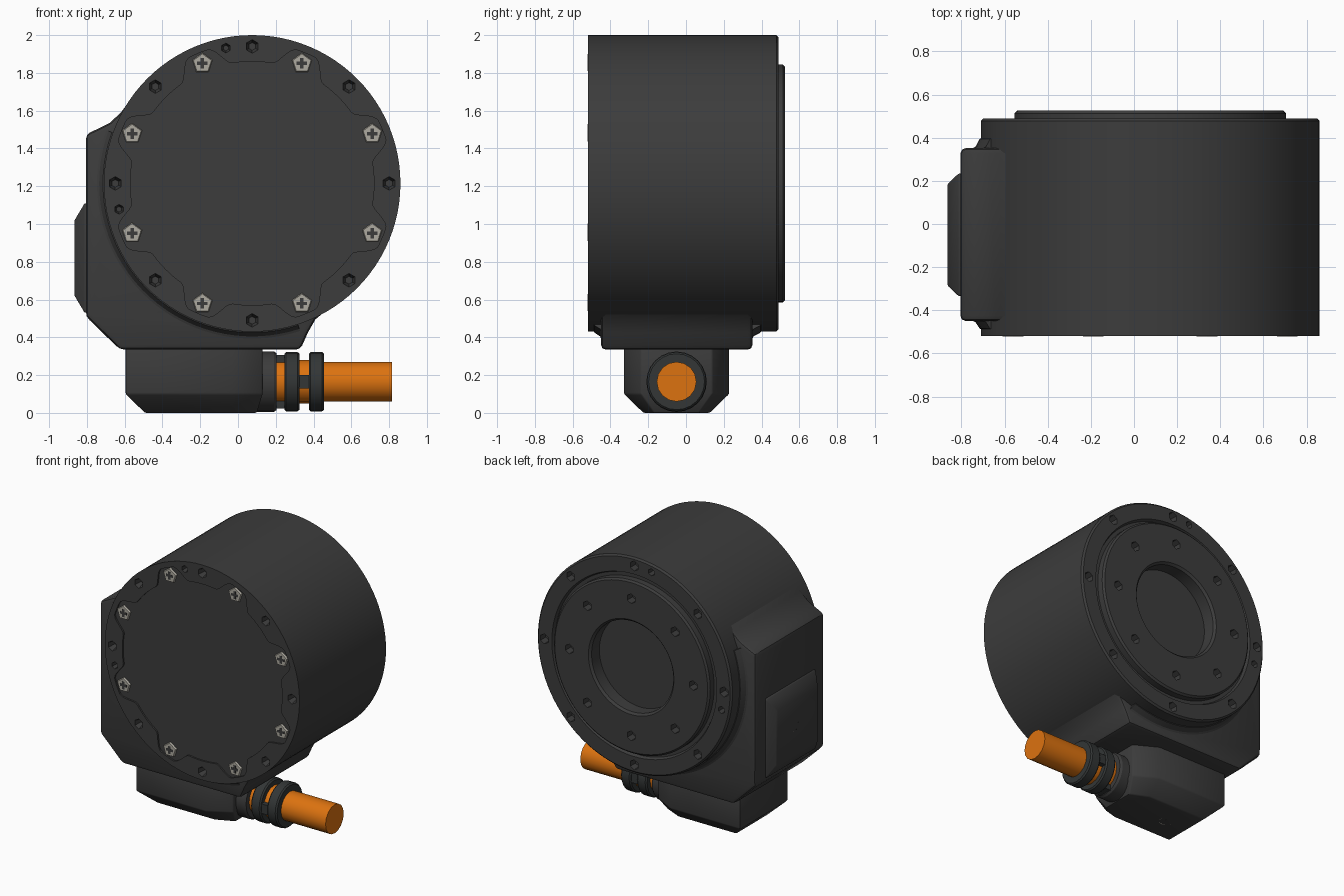
import bpy, bmesh
from math import sin, cos, pi, radians
from mathutils import Matrix, Vector

if "Cube" in bpy.data.objects:
    bpy.data.objects.remove(bpy.data.objects["Cube"])

CX, CZ = 0.075, 1.215      # axis of the drum
GY, GZ = -0.05, 0.165      # axis of the cable


def material(name, color):
    m = bpy.data.materials.new(name)
    m.use_nodes = True
    m.diffuse_color = (*color, 1)
    m.node_tree.nodes["Principled BSDF"].inputs["Base Color"].default_value = (*color, 1)
    return m


DARK = material("dark_grey", (0.045, 0.045, 0.045))
GLAND = material("gland_grey", (0.033, 0.037, 0.037))
METAL = material("screw_metal", (0.42, 0.40, 0.35))
ORANGE = material("cable_orange", (0.72, 0.17, 0.005))


def finish(name, bm, mat, bevel=0, smooth=True):
    bmesh.ops.remove_doubles(bm, verts=bm.verts, dist=1e-5)
    bmesh.ops.recalc_face_normals(bm, faces=bm.faces)
    mesh = bpy.data.meshes.new(name)
    bm.to_mesh(mesh)
    bm.free()
    ob = bpy.data.objects.new(name, mesh)
    bpy.context.collection.objects.link(ob)
    mesh.materials.append(mat)
    bpy.ops.object.select_all(action='DESELECT')
    ob.select_set(True)
    bpy.context.view_layer.objects.active = ob
    if bevel:
        b = ob.modifiers.new("bevel", 'BEVEL')
        b.width, b.segments, b.limit_method = bevel, 2, 'ANGLE'
        b.angle_limit = radians(35)
        bpy.ops.object.modifier_apply(modifier="bevel")
    if smooth:
        bpy.ops.object.shade_smooth_by_angle(angle=radians(30))
    return ob


def loft(bm, sections, cap=True):
    """Skin a row of closed outlines with the same point count."""
    rings = [[bm.verts.new(p) for p in s] for s in sections]
    n = len(rings[0])
    for a, b in zip(rings, rings[1:]):
        for i in range(n):
            bm.faces.new((a[i], a[(i + 1) % n], b[(i + 1) % n], b[i]))
    if cap:
        bm.faces.new(rings[0])
        bm.faces.new(rings[-1])


def polar(r, deg, y):
    a = radians(deg)
    return Vector((CX + r * cos(a), y, CZ + r * sin(a)))


def frustum(bm, centre, direction, r1, r2, depth, sides):
    """Cone section centred on a point, r2 end towards the direction."""
    rot = Vector((0, 0, 1)).rotation_difference(Vector(direction)).to_matrix().to_4x4()
    bmesh.ops.create_cone(bm, cap_ends=True, segments=sides, radius1=r1, radius2=r2,
                          depth=depth, matrix=Matrix.Translation(centre) @ rot)


def lathe_x(bm, profile, sides):
    """Solid of (x, radius) points around the cable axis."""
    loft(bm, [[(x, GY + r * cos(2 * pi * i / sides), GZ + r * sin(2 * pi * i / sides))
               for i in range(sides)] for x, r in profile])


# Drum: turned profile with raised rear flange and central recess
profile = [(0.785, -0.52), (0.785, 0.478), (0.773, 0.49), (0.665, 0.49), (0.655, 0.468),
           (0.63, 0.468), (0.63, 0.513), (0.617, 0.525), (0.345, 0.525), (0.33, 0.51),
           (0.33, 0.42)]
bm = bmesh.new()
loft(bm, [[polar(r, i * 3.75, y) for i in range(96)] for r, y in profile])
drum = finish("drum", bm, DARK, smooth=False)

# Cutters: lobed front pocket and all blind holes
def lobe_radius(deg):
    d = abs((deg % 45) - 22.5)
    t = min(max((13 - d) / 9, 0), 1)
    return 0.645 + 0.1 * t * t * (3 - 2 * t)


bm = bmesh.new()
loft(bm, [[polar(lobe_radius(i * 1.5), i * 1.5, y) for i in range(240)] for y in (-0.6, -0.508)])
rim_holes = [(0.725, k * 45, 0.046) for k in range(8)] + [(0.73, 101, 0.033), (0.718, 191, 0.033)]
for r, a, size in rim_holes:
    frustum(bm, polar(r, a, -0.51), (0, 1, 0), size, size * 0.45, 0.09, 6)
    frustum(bm, polar(r, a, 0.48), (0, -1, 0), size * 0.85, size * 0.7, 0.09, 6)
for k in range(8):
    frustum(bm, polar(0.5, k * 45, 0.51), (0, -1, 0), 0.036, 0.034, 0.09, 6)
cutter = finish("hole_cutter", bm, DARK, smooth=False)
cutter.hide_render = True
cut = drum.modifiers.new("holes", 'BOOLEAN')
cut.operation, cut.object, cut.solver = 'DIFFERENCE', cutter, 'EXACT'
bpy.ops.object.select_all(action='DESELECT')
drum.select_set(True)
bpy.context.view_layer.objects.active = drum
bpy.ops.object.modifier_apply(modifier="holes")
bpy.data.objects.remove(cutter)
bpy.ops.object.shade_smooth_by_angle(angle=radians(30))

# Front cover screws with cross slots
heads, slots = bmesh.new(), bmesh.new()
for k in range(8):
    c = polar(0.688, 22.5 + 45 * k, -0.514)
    frustum(heads, c, (0, -1, 0), 0.056, 0.05, 0.014, 5)
    for w, h in ((0.056, 0.018), (0.018, 0.056)):
        bmesh.ops.create_cube(slots, size=1, matrix=Matrix.Translation(c + Vector((0, -0.006, 0)))
                              @ Matrix.Diagonal((w, 0.005, h, 1)))
finish("cover_screws", heads, METAL, smooth=False)
finish("cover_screw_slots", slots, DARK, smooth=False)

# Side housing wrapped around the lower left of the drum
outline = [(-0.805, 1.475), (-0.74, 1.505), (-0.68, 1.535), (-0.62, 1.59), (-0.56, 1.67),
           (-0.3, 1.5), (0.3, 0.8), (0.56, 0.615), (0.47, 0.545), (0.41, 0.495),
           (0.37, 0.425), (0.33, 0.335), (-0.625, 0.335), (-0.805, 0.51)]
bm = bmesh.new()
loft(bm, [[(x, y, z) for x, z in outline] for y in (-0.45, 0.352)])
finish("side_housing", bm, DARK, bevel=0.025)

# Fillets where the housing meets the drum
bm = bmesh.new()
for section in ([(0.845, 0.34), (0.81, 0.358), (0.79, 0.395), (0.77, 0.40), (0.77, 0.34)],
                [(0.845, -0.44), (0.81, -0.455), (0.79, -0.485), (0.77, -0.49), (0.77, -0.44)]):
    loft(bm, [[polar(r, a, y) for r, y in section] for a in range(160, 292, 4)])
finish("housing_fillets", bm, DARK)

# Raised access plate on the housing
def plate(x, dy, dz):
    return [(x, GY + sy * dy, 0.82 + sz * dz) for sy, sz in ((-1, -1), (1, -1), (1, 1), (-1, 1))]


bm = bmesh.new()
loft(bm, [plate(-0.79, 0.285, 0.29), plate(-0.812, 0.285, 0.29), plate(-0.865, 0.235, 0.2)])
finish("access_plate", bm, DARK, bevel=0.008)

# Connector box with chamfered base
def plan(z, inset):
    left, right, w = -0.595 + inset, 0.13 - inset * 0.3, 0.278 - inset
    return [(left, GY - w, z), (-0.03, GY - w, z), (right, GY - w * 0.68, z),
            (right, GY + w * 0.68, z), (-0.03, GY + w, z), (left, GY + w, z)]


bm = bmesh.new()
loft(bm, [plan(0.345, 0), plan(0.1, 0), plan(0, 0.103)])
finish("connector_box", bm, DARK, bevel=0.008)

# Socket screws on the access plate and under the box
heads, slots = bmesh.new(), bmesh.new()
for c, d in ((Vector((-0.863, GY, 0.82)), Vector((-1, 0, 0))),
             (Vector((-0.32, GY, 0.002)), Vector((0, 0, -1)))):
    frustum(heads, c - d * 0.001, d, 0.062, 0.05, 0.006, 12)
    frustum(slots, c + d * 0.0015, d, 0.026, 0.026, 0.002, 6)
finish("socket_screws", heads, METAL)
finish("socket_recesses", slots, DARK, smooth=False)

# Cable gland: sleeve, two collars and alternating bridges
bm = bmesh.new()
lathe_x(bm, [(-0.02, 0.16), (0.19, 0.16), (0.205, 0.15)], 24)
finish("gland_sleeve", bm, DARK)
bm = bmesh.new()
for x in (0.245, 0.375):
    lathe_x(bm, [(x, 0.148), (x + 0.01, 0.157), (x + 0.07, 0.157), (x + 0.08, 0.148)], 24)
for x, turn in ((0.225, 90), (0.35, 0)):
    for a in (turn, turn + 180):
        v = Vector((0, cos(radians(a)), sin(radians(a))))
        size = (0.06, 0.05, 0.07) if turn == 0 else (0.06, 0.1, 0.045)
        bmesh.ops.create_cube(bm, size=1, matrix=Matrix.Translation(
            Vector((x, GY, GZ)) + v * 0.12) @ Matrix.Diagonal((*size, 1)))
finish("gland_collars", bm, GLAND)

# Cable
bm = bmesh.new()
lathe_x(bm, [(0.15, 0.105), (0.815, 0.105)], 16)
finish("cable", bm, ORANGE)
bm = bmesh.new()
lathe_x(bm, [(0.19, 0.115), (0.44, 0.115)], 16)
finish("cable_seal", bm, ORANGE)
